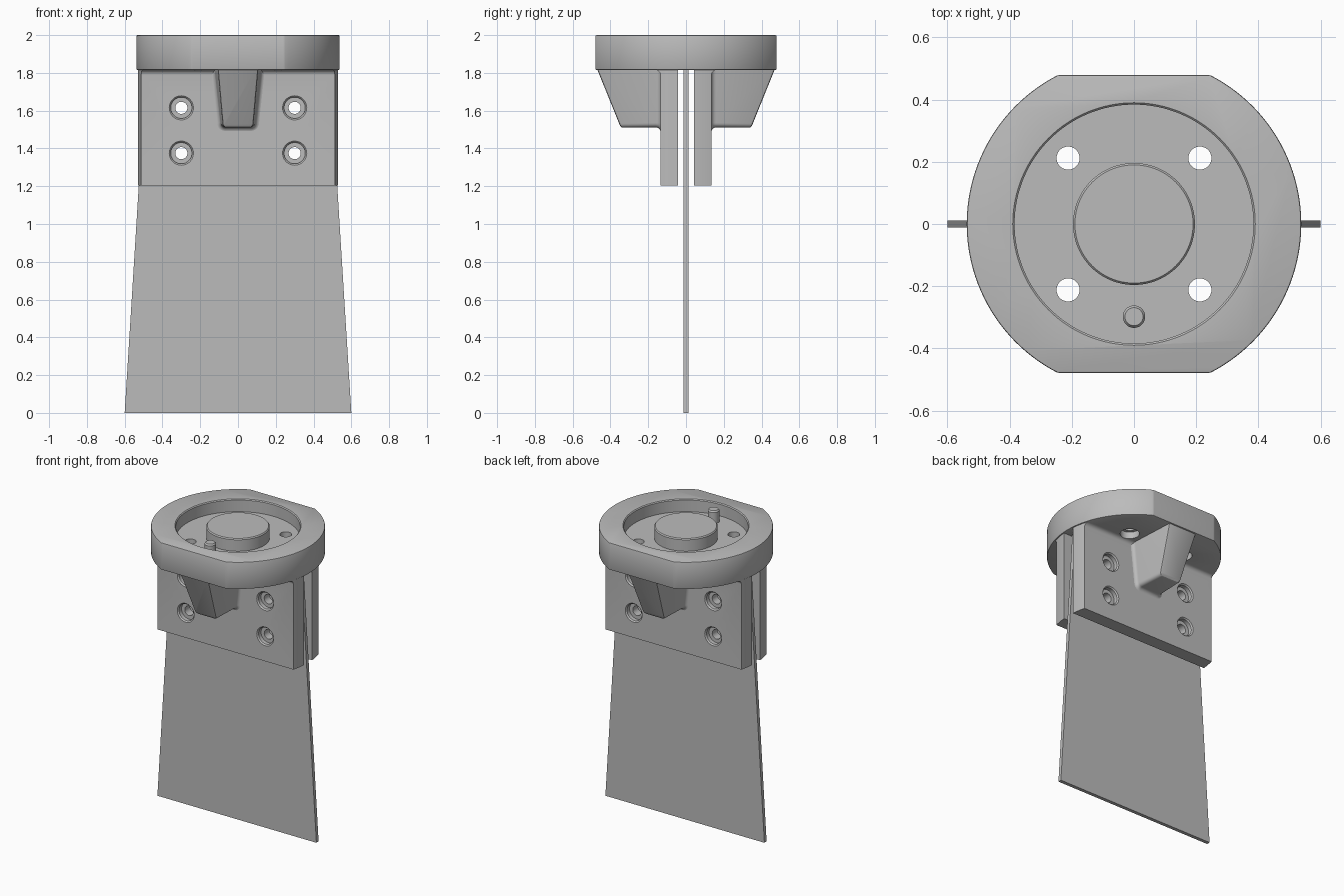
import bpy, bmesh
from math import sin, cos, pi, asin

old = bpy.data.objects.get("Cube")
if old:
    bpy.data.objects.remove(old, do_unlink=True)

grey = bpy.data.materials.new("plain grey")
grey.use_nodes = True
grey.diffuse_color = (0.5, 0.5, 0.5, 1)
grey.node_tree.nodes["Principled BSDF"].inputs["Base Color"].default_value = (0.5, 0.5, 0.5, 1)


def loft(name, rings):
    """Closed solid skinned through rings of equal point count."""
    bm = bmesh.new()
    loops = [[bm.verts.new(p) for p in ring] for ring in rings]
    for a, b in zip(loops, loops[1:]):
        for i in range(len(a)):
            j = (i + 1) % len(a)
            bm.faces.new((a[i], a[j], b[j], b[i]))
    bm.faces.new(loops[0])
    bm.faces.new(loops[-1])
    bmesh.ops.recalc_face_normals(bm, faces=bm.faces)
    mesh = bpy.data.meshes.new(name)
    bm.to_mesh(mesh)
    bm.free()
    mesh.materials.append(grey)
    ob = bpy.data.objects.new(name, mesh)
    bpy.context.collection.objects.link(ob)
    return ob


def turned(name, profile, x=0, y=0, along_y=False, n=48):
    """Round part from (radius, height) pairs, upright or along y."""
    rings = []
    for r, h in profile:
        circle = [(r * cos(2 * pi * i / n), r * sin(2 * pi * i / n)) for i in range(n)]
        if along_y:
            rings.append([(x + a, h, y + b) for a, b in circle])
        else:
            rings.append([(x + a, y + b, h) for a, b in circle])
    return loft(name, rings)


def apply_mod(ob, mod):
    bpy.context.view_layer.objects.active = ob
    bpy.ops.object.modifier_apply(modifier=mod.name)


def boolean(ob, cutters, operation="DIFFERENCE"):
    for c in cutters:
        mod = ob.modifiers.new("cut", "BOOLEAN")
        mod.operation, mod.solver, mod.object = operation, "EXACT", c
        apply_mod(ob, mod)


# cutters for the mounting holes and the clamp bolts
cutters = []
mount_holes, mount_bores, bolt_holes, bolt_bores = [], [], [], {1: [], -1: []}
for sx in (-1, 1):
    for sy in (-1, 1):
        mount_holes.append(turned("mount_hole_cutter", [(0.037, 1.7), (0.037, 2.1)], sx * 0.212, sy * 0.212))
        mount_bores.append(turned("mount_bore_cutter", [(0.06, 1.7), (0.06, 1.86)], sx * 0.212, sy * 0.212))
    for z in (1.375, 1.615):
        bolt_holes.append(turned("bolt_cutter", [(0.032, -0.3), (0.032, 0.3)], sx * 0.3, z, True))
        for sy in (-1, 1):
            bolt_bores[sy].append(turned("bolt_bore_cutter", [
                (0.056, sy * 0.1), (0.056, sy * 0.127), (0.066, sy * 0.137), (0.066, sy * 0.2)],
                sx * 0.3, z, True))
pocket = turned("pocket_cutter", [(0.384, 1.915), (0.384, 1.994), (0.39, 2.0), (0.39, 2.1)], n=128)
rounding = turned("side_cutter", [(0.53, 1.0), (0.53, 2.0)], n=128)
cutters = mount_holes + mount_bores + bolt_holes + bolt_bores[1] + bolt_bores[-1] + [pocket, rounding]

# head: disc with two flats, pocket and mounting holes
R, FLAT, STEPS = 0.538, 0.479, 48
half = asin(FLAT / R)
angles = [side + half * (2 * i / STEPS - 1) for side in (0, pi) for i in range(STEPS + 1)]
head = loft("head", [[(R * cos(a), R * sin(a), z) for a in angles] for z in (1.815, 2.0)])
bevel = head.modifiers.new("edge", "BEVEL")
bevel.width, bevel.segments = 0.006, 2
bevel.limit_method, bevel.angle_limit = "ANGLE", 0.35
apply_mod(head, bevel)
boolean(head, [pocket] + mount_holes + mount_bores)

# centre boss and locating pin in the pocket
boss = turned("centre_boss", [(0.196, 1.9), (0.196, 1.993), (0.19, 2.0)], n=96)
pin = turned("locating_pin", [(0.036, 1.9), (0.036, 1.99), (0.029, 2.0)], 0, -0.298)
parts = [head, boss, pin]

# blade
blade = loft("blade", [[(-w, -0.012, z), (w, -0.012, z), (w, 0.012, z), (-w, 0.012, z)]
                       for w, z in ((0.6, 0.0), (0.487, 1.82))])
boolean(blade, bolt_holes)
parts.append(blade)


def gusset_ring(y, top, bottom, floor, radius, slope=0.0, steps=5):
    """Tapered U section; slope leans it outward with height."""
    pts = [(-top, 1.83)]
    for s in (-1, 1):
        for i in range(steps + 1):
            t = i / steps if s < 0 else 1 - i / steps
            a = t * pi / 2
            pts.append((s * (bottom - radius + radius * cos(a)),
                        floor + radius - radius * sin(a)))
    pts.append((top, 1.83))
    return [(x, y + slope * (z - 1.51), z) for x, z in pts]


for sy, side in ((-1, "front"), (1, "back")):
    # clamp plate with a fillet under the head
    F = 0.027
    outline = [(0.043, 1.205), (0.135, 1.205)]
    outline += [(0.135 + F * (1 - cos(a)), 1.815 - F + F * sin(a))
                for a in (i * pi / 12 for i in range(7))]
    outline += [(0.162, 1.82), (0.043, 1.82)]
    plate = loft(side + "_clamp_plate", [[(x, sy * y, z) for y, z in outline] for x in (-0.6, 0.6)])
    boolean(plate, [rounding], "INTERSECT")
    boolean(plate, bolt_holes + bolt_bores[sy] + mount_bores)

    # gusset with a flared root and a softened sloping face
    rings = []
    for i in range(6):
        a = i * pi / 10
        d = 0.026 * (1 - sin(a))
        y = 0.134 + 0.026 * (1 - cos(a))
        rings.append(gusset_ring(y, 0.124 + d, 0.092 + d, 1.512 - d, 0.024 + d))
    rings.append(gusset_ring(0.335, 0.108, 0.082, 1.51, 0.022, 0.405))
    rings.append(gusset_ring(0.342, 0.105, 0.079, 1.513, 0.02, 0.405))
    rings.append(gusset_ring(0.345, 0.098, 0.072, 1.52, 0.016, 0.405))
    gusset = loft(side + "_gusset", [[(x, sy * y, z) for x, y, z in r] for r in rings])
    parts += [plate, gusset]

for c in cutters:
    bpy.data.objects.remove(c, do_unlink=True)

# smooth the round faces, keep the edges crisp
bpy.ops.object.select_all(action="DESELECT")
for ob in parts:
    ob.select_set(True)
bpy.context.view_layer.objects.active = head
bpy.ops.object.shade_smooth_by_angle(angle=0.5)
